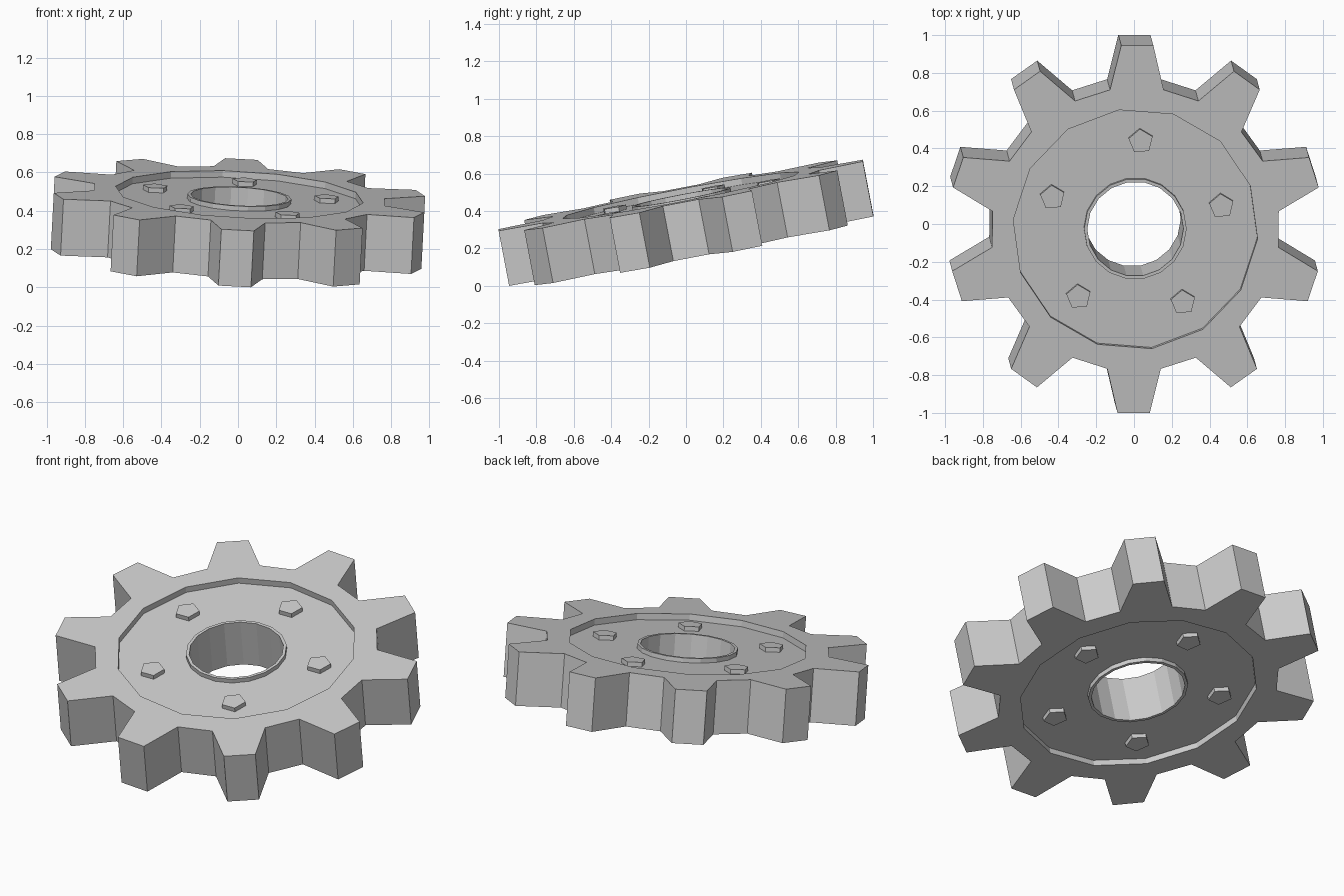
import bpy, bmesh
from math import cos, sin, radians, pi
from mathutils import Matrix, Euler, Vector

if "Cube" in bpy.data.objects:
    bpy.data.objects.remove(bpy.data.objects["Cube"])

TEETH = 10
HALF, FLOOR, LIP = 0.15, 0.115, 0.14     # half heights: rim, recessed web, bore collar
TIP, ROOT = 0.995, 0.765
TILT = Euler((radians(10.8), radians(3.0), 0)).to_matrix().to_4x4()


def polar(r, deg):
    return (r * cos(radians(deg)), r * sin(radians(deg)))


def circle(r, n, phase=0):
    return [polar(r, phase + 360 * i / n) for i in range(n)]


def gear_outline():
    pts = []
    for i in range(TEETH):
        a = 90 + i * 360 / TEETH
        pts += [polar(ROOT, a - 10.7), polar(TIP, a - 4.9),
                polar(TIP, a + 4.9), polar(ROOT, a + 10.7)]
    return pts


def finish(bm, name):
    bmesh.ops.recalc_face_normals(bm, faces=bm.faces)
    bm.transform(TILT)
    mesh = bpy.data.meshes.new(name)
    bm.to_mesh(mesh)
    bm.free()
    obj = bpy.data.objects.new(name, mesh)
    bpy.context.collection.objects.link(obj)
    return obj


# Gear body: toothed rim, recessed web and raised bore collar on both sides
bm = bmesh.new()


def loop(pts, z):
    vs = [bm.verts.new((x, y, z)) for x, y in pts]
    es = [bm.edges.new((vs[i], vs[(i + 1) % len(vs)])) for i in range(len(vs))]
    return vs, es


def wall(a, b):
    n = len(a[0])
    for i in range(n):
        j = (i + 1) % n
        bm.faces.new((a[0][i], a[0][j], b[0][j], b[0][i]))


def flat(a, b):
    bmesh.ops.triangle_fill(bm, use_beauty=True, edges=a[1] + b[1], normal=Vector((0, 0, 1)))


outer, recess = gear_outline(), circle(0.65, 14, -4.6)
collar, bore = circle(0.272, 18), circle(0.255, 18)
ends = []
for s in (1, -1):
    rim = loop(outer, s * HALF)
    edge = loop(recess, s * HALF)
    floor = loop(recess, s * FLOOR)
    foot = loop(collar, s * FLOOR)
    lip = loop(collar, s * LIP)
    hole = loop(bore, s * LIP)
    flat(rim, edge)
    wall(edge, floor)
    flat(floor, foot)
    wall(foot, lip)
    wall(lip, hole)
    ends.append((rim, hole))
wall(ends[0][0], ends[1][0])
wall(ends[0][1], ends[1][1])
gear = finish(bm, "gear_body")

# Five-sided bolt heads on both faces
bolts = []
for s, side in ((1, "top"), (-1, "bottom")):
    for i in range(5):
        x, y = polar(0.472, 87 + 72 * i)
        b = bmesh.new()
        bmesh.ops.create_cone(b, cap_ends=True, segments=5, radius1=0.067, radius2=0.067,
                              depth=0.03,
                              matrix=Matrix.Translation((x, y, s * (FLOOR + 0.01)))
                              @ Matrix.Rotation(radians(95 - 90), 4, 'Z'))
        bolts.append(finish(b, f"bolt_{side}_{i + 1}"))

# Stand the tilted gear on the ground
low = min(v.co.z for v in gear.data.vertices)
for obj in [gear] + bolts:
    obj.location.z = -low
